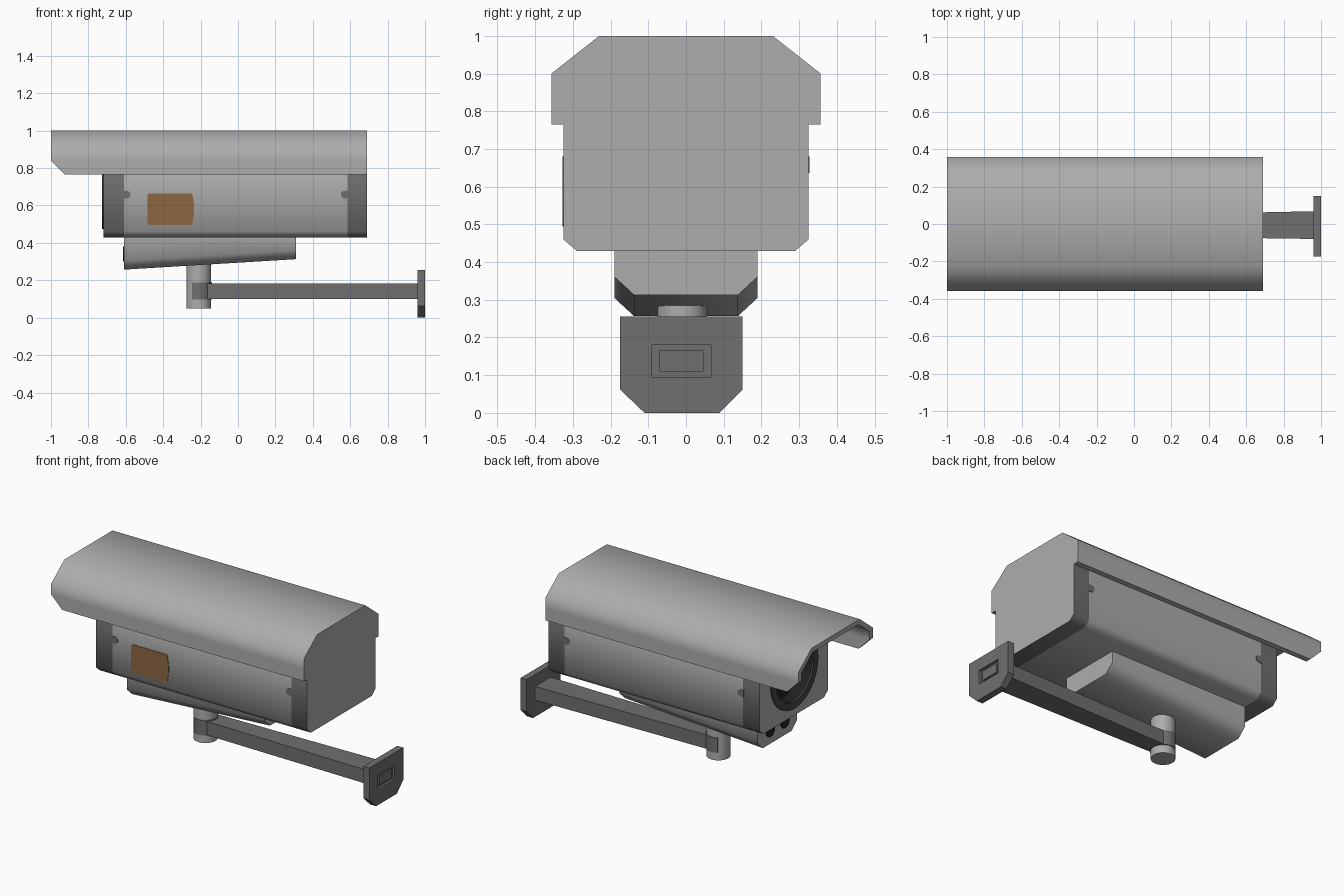
import bpy, bmesh, math
from mathutils import Matrix

if "Cube" in bpy.data.objects:
    bpy.data.objects.remove(bpy.data.objects["Cube"])


def mat(name, c):
    m = bpy.data.materials.new(name)
    m.diffuse_color = (*c, 1)
    m.use_nodes = True
    m.node_tree.nodes["Principled BSDF"].inputs["Base Color"].default_value = m.diffuse_color
    return m


LIGHT = mat("light grey", (0.42, 0.42, 0.42))
DARK = mat("dark grey", (0.16, 0.16, 0.16))
BLACK = mat("black glass", (0.015, 0.015, 0.015))
RING = mat("charcoal", (0.06, 0.06, 0.06))
BROWN = mat("brown", (0.26, 0.135, 0.055))


def finish(name, bm, mats, smooth=None):
    bmesh.ops.recalc_face_normals(bm, faces=bm.faces[:])
    me = bpy.data.meshes.new(name)
    bm.to_mesh(me)
    bm.free()
    for m in mats:
        me.materials.append(m)
    ob = bpy.data.objects.new(name, me)
    bpy.context.collection.objects.link(ob)
    if smooth:
        bpy.ops.object.select_all(action='DESELECT')
        ob.select_set(True)
        bpy.context.view_layer.objects.active = ob
        bpy.ops.object.shade_smooth_by_angle(angle=math.radians(smooth))
    return ob


def loft(rings, strip_caps=False):
    """Skin between closed rings of 3D points and cap both ends."""
    bm = bmesh.new()
    rv = [[bm.verts.new(p) for p in r] for r in rings]
    n = len(rv[0])
    for a, b in zip(rv, rv[1:]):
        for i in range(n):
            j = (i + 1) % n
            bm.faces.new((a[i], a[j], b[j], b[i]))
    for r in (rv[0], rv[-1]):
        if strip_caps:
            for i in range(n // 2 - 1):
                bm.faces.new((r[i], r[i + 1], r[n - 2 - i], r[n - 1 - i]))
        else:
            bm.faces.new(r)
    return bm


def mirrored(half):
    """Close a half profile (y > 0) across y = 0."""
    return half + [(-y, z) for y, z in reversed(half)]


def at_x(x, pts):
    return [(x, y, z) for y, z in pts]


def rect(y0, y1, z0, z1):
    return [(y0, z0), (y1, z0), (y1, z1), (y0, z1)]


def cylinder(r, depth, loc, axis='Z', seg=32):
    bm = bmesh.new()
    m = Matrix.Translation(loc)
    if axis == 'X':
        m = m @ Matrix.Rotation(math.pi / 2, 4, 'Y')
    bmesh.ops.create_cone(bm, cap_ends=True, segments=seg, radius1=r,
                          radius2=r, depth=depth, matrix=m)
    return bm


def cut(ob, cutter):
    cutter.hide_render = True
    cutter.hide_viewport = True
    cutter.display_type = 'WIRE'
    b = ob.modifiers.new("cut", 'BOOLEAN')
    b.operation = 'DIFFERENCE'
    b.solver = 'EXACT'
    b.object = cutter


# Sun hood: folded sheet with clipped lower front corners
outer = mirrored([(0.357, 0.765), (0.357, 0.84), (0.357, 0.9), (0.23, 1.0)])
inner = mirrored([(0.325, 0.765), (0.325, 0.84), (0.325, 0.888), (0.219, 0.972)])
sheet = outer + inner[::-1]
front = [(-0.925 if z < 0.8 else -1.0, y, z) for y, z in sheet]
finish("sun_hood", loft([front, at_x(0.69, sheet)], True), [LIGHT], 60)

# Housing: light body with dark bands around both ends
prof = mirrored([(0.29, 0.43), (0.325, 0.46), (0.325, 0.888), (0.219, 0.972)])
bm = loft([at_x(x, prof) for x in (-0.72, -0.61, 0.585, 0.69)])
bm.normal_update()
for f in bm.faces:
    cx = f.calc_center_median().x
    if abs(f.normal.x) < 0.5 and (cx < -0.61 or cx > 0.585):
        f.material_index = 1
slots = [LIGHT, DARK, BLACK]
housing = finish("housing", bm, slots, 60)

# Round window recess in the nose
bm = cylinder(0.19, 0.2, (-0.74, 0, 0.70), 'X', 40)
for f in bm.faces:
    f.material_index = 2
cut(housing, finish("window_cutter", bm, slots))

# Window rim and lens
circ = [(math.cos(k * math.tau / 40), math.sin(k * math.tau / 40)) for k in range(40)]
bm = bmesh.new()
rings = [[bm.verts.new((x, r * c, 0.70 + r * s)) for c, s in circ]
         for x, r in ((-0.715, 0.225), (-0.727, 0.225), (-0.727, 0.18), (-0.715, 0.18))]
for a, b in zip(rings, rings[1:] + rings[:1]):
    for i in range(40):
        j = (i + 1) % 40
        bm.faces.new((a[i], a[j], b[j], b[i]))
finish("window_rim", bm, [RING], 40)
finish("lens", cylinder(0.11, 0.06, (-0.65, 0, 0.70), 'X'), [RING], 40)

# Latch tabs reaching out of the dark end bands, both sides
for side in (-1, 1):
    for label, base, d in (("front", -0.615, 1), ("rear", 0.59, -1)):
        tab = [(0, -0.022), (0.028, -0.02), (0.04, -0.009), (0.04, 0.009),
               (0.028, 0.02), (0, 0.022)]
        r = [[(base + d * u, side * y, 0.658 + v) for u, v in tab]
             for y in (0.322, 0.328)]
        finish(f"{label}_latch_{'right' if side < 0 else 'left'}", loft(r), [DARK])

# Brown panel on the front side
panel = [(-0.475, 0.495), (-0.25, 0.495), (-0.242, 0.505), (-0.235, 0.56), (-0.235, 0.60),
         (-0.242, 0.655), (-0.25, 0.665), (-0.475, 0.665), (-0.485, 0.655), (-0.485, 0.505)]
finish("side_panel", loft([[(x, y, z) for x, z in panel] for y in (-0.322, -0.328)]), [BROWN])


# Wedge-shaped lower box
def belly(x, b):
    return at_x(x, mirrored([(0.138, b), (0.19, b + 0.048), (0.19, 0.435)]))


finish("lower_box", loft([belly(-0.61, 0.257), belly(0.31, 0.313)]), [LIGHT], 60)

# Lamps in the lower box nose
for y in (-0.07, 0.07):
    finish("lamp", cylinder(0.04, 0.01, (-0.611, y, 0.34), 'X', 20), [BLACK], 40)

# Post
finish("post", cylinder(0.066, 0.25, (-0.21, -0.01, 0.175)), [LIGHT], 40)

# Clamp gripping the post, open at the far side
arc = [math.radians(a) for a in range(-120, 121, 12)]
clamp = [[(-0.21 + 0.071 * math.cos(a), -0.01 + 0.071 * math.sin(a), z) for a in arc]
         for z in (0.098, 0.187)]
finish("clamp", loft(clamp), [DARK], 40)

# Tapered arm
finish("arm", loft([at_x(-0.19, rect(-0.063, 0.045, 0.1, 0.183)),
                    at_x(0.965, rect(-0.08, 0.068, 0.1, 0.183))]), [DARK])

# Wall plate with a shallow pocket in its back
plate = [(-0.175, 0.255), (-0.175, 0.062), (-0.11, 0), (0.088, 0), (0.15, 0.062), (0.15, 0.255)]
wall = finish("wall_plate", loft([at_x(0.96, plate), at_x(1.0, plate)]), [DARK])
pocket = [at_x(x, rect(-0.09, 0.066, 0.095, 0.18)) for x in (0.985, 1.05)]
cut(wall, finish("pocket_cutter", loft(pocket), [DARK]))
finish("pocket_block", loft([at_x(x, rect(-0.07, 0.046, 0.11, 0.165))
                             for x in (0.975, 0.995)]), [DARK])
